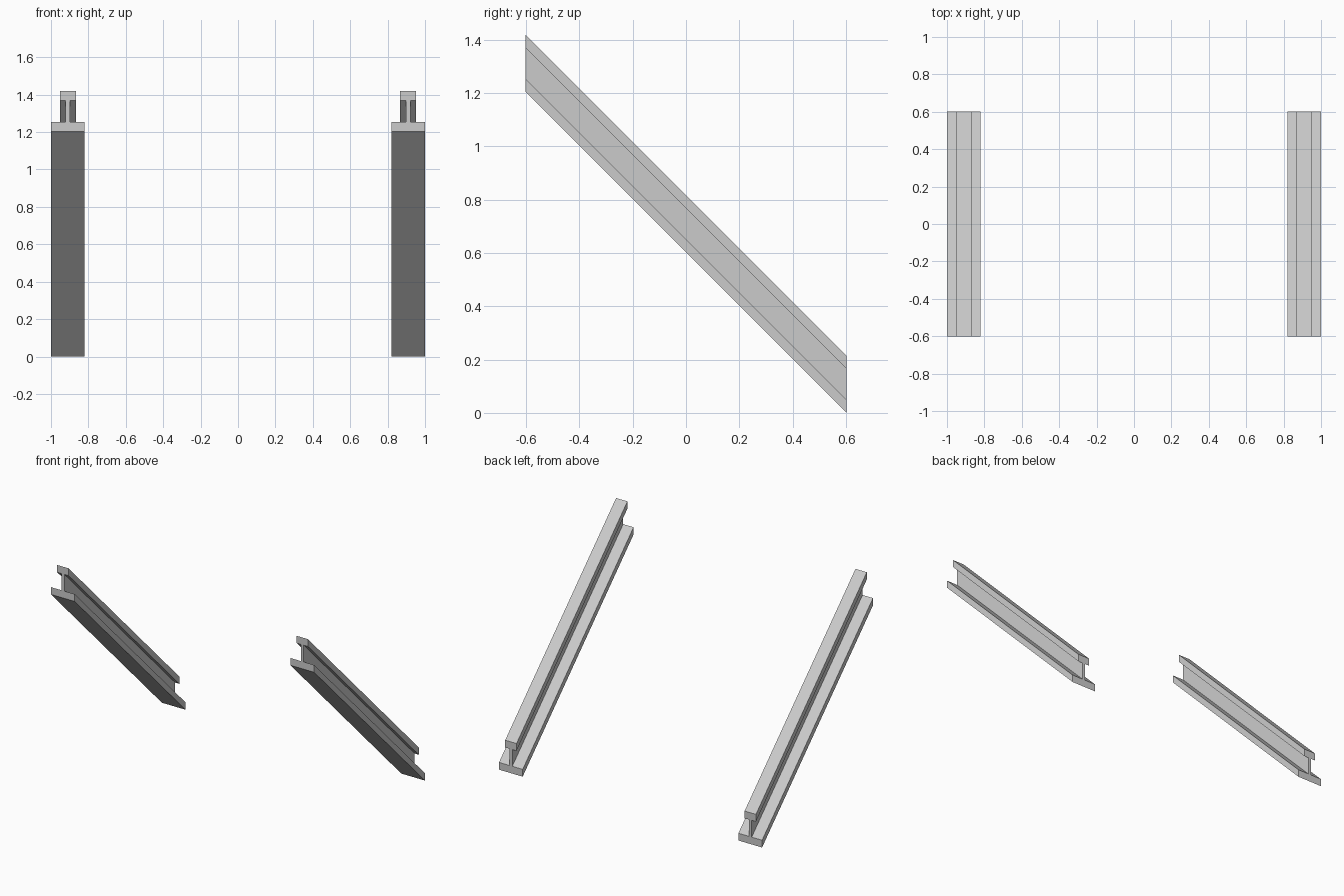
import bpy
import bmesh
from mathutils import Vector

if "Cube" in bpy.data.objects:
    bpy.data.objects.remove(bpy.data.objects["Cube"])

HALF_RUN = 0.602   # half length along y
DROP = 1.204       # fall from front end to back end
CENTRE_X = 0.91

steel = bpy.data.materials.new("light grey steel")
steel.diffuse_color = (0.6, 0.6, 0.6, 1)
steel.use_nodes = True
steel.node_tree.nodes["Principled BSDF"].inputs["Base Color"].default_value = steel.diffuse_color

# Right half of the I-beam cross-section, vertical end cut: (x, z)
half = [(0.09, 0.0), (0.09, 0.05), (0.011, 0.05),
        (0.011, 0.165), (0.043, 0.165), (0.043, 0.215)]
profile = half + [(-x, z) for x, z in reversed(half)]


def sloped_rail(name, cx):
    """Extrude the section down the slope, keeping both end cuts vertical."""
    bm = bmesh.new()
    verts = [bm.verts.new((cx + x, -HALF_RUN, DROP + z)) for x, z in profile]
    end = bm.faces.new(verts)
    ext = bmesh.ops.extrude_face_region(bm, geom=[end], use_keep_orig=True)
    moved = [g for g in ext["geom"] if isinstance(g, bmesh.types.BMVert)]
    bmesh.ops.translate(bm, verts=moved, vec=Vector((0, 2 * HALF_RUN, -DROP)))
    bmesh.ops.recalc_face_normals(bm, faces=bm.faces)
    mesh = bpy.data.meshes.new(name)
    bm.to_mesh(mesh)
    bm.free()
    mesh.materials.append(steel)
    obj = bpy.data.objects.new(name, mesh)
    bpy.context.collection.objects.link(obj)


# Pair of matching rails
sloped_rail("left_rail", -CENTRE_X)
sloped_rail("right_rail", CENTRE_X)
